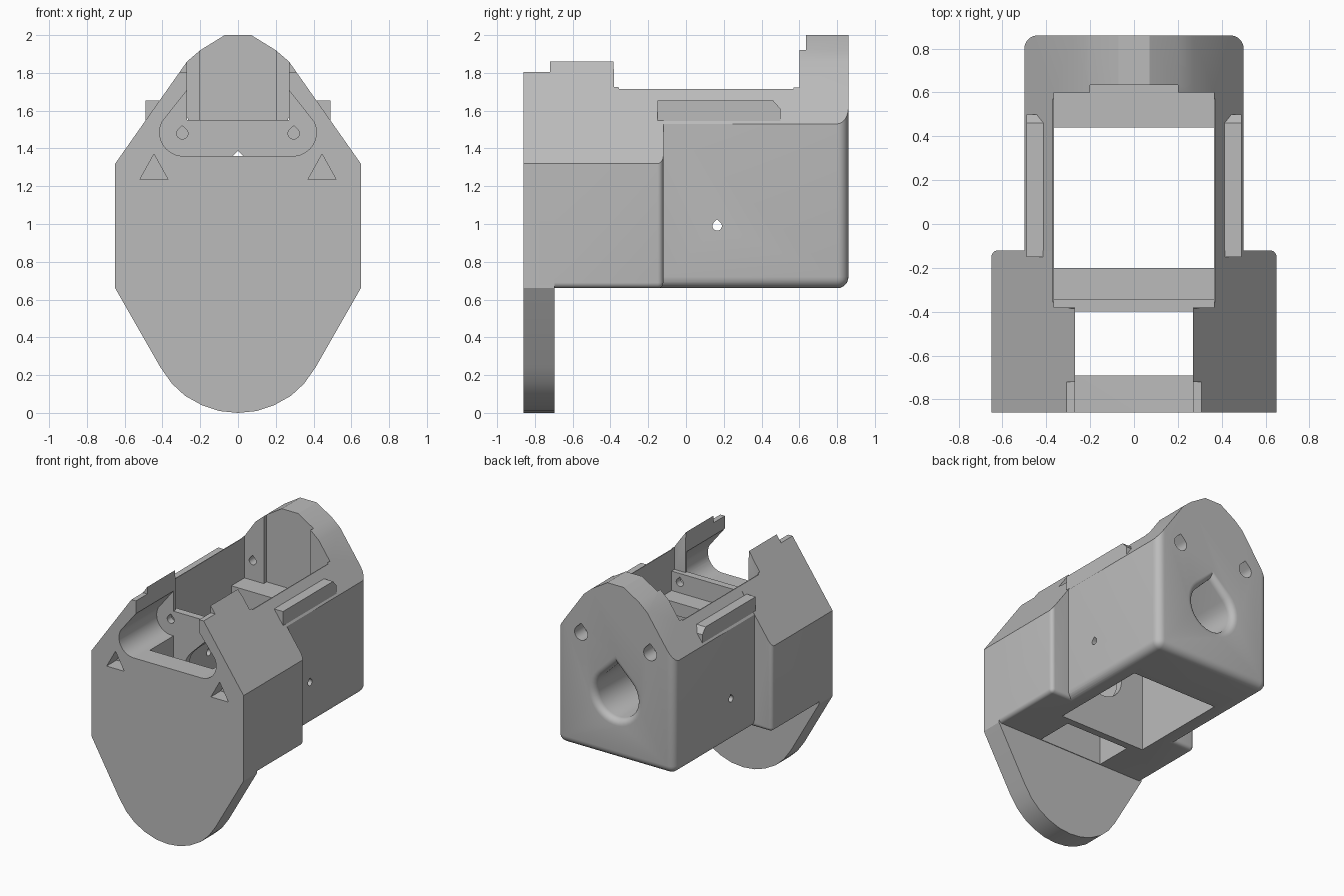
import bpy, bmesh
from math import sin, cos, radians

if "Cube" in bpy.data.objects:
    bpy.data.objects.remove(bpy.data.objects["Cube"])

grey = bpy.data.materials.new("plain_grey")
grey.use_nodes = True
grey.diffuse_color = (0.5, 0.5, 0.5, 1)
grey.node_tree.nodes["Principled BSDF"].inputs["Base Color"].default_value = (0.5, 0.5, 0.5, 1)


def loft(name, rings, pick=None, radius=0):
    """Solid through matching rings of points; edges chosen by pick are rounded."""
    bm = bmesh.new()
    loops = [[bm.verts.new(p) for p in ring] for ring in rings]
    for a, b in zip(loops, loops[1:]):
        for i in range(len(a)):
            j = (i + 1) % len(a)
            bm.faces.new((a[i], a[j], b[j], b[i]))
    bm.faces.new(loops[0])
    bm.faces.new(loops[-1])
    bmesh.ops.recalc_face_normals(bm, faces=bm.faces[:])
    if pick:
        edges = [e for e in bm.edges if pick(e.verts[0].co, e.verts[1].co)]
        bmesh.ops.bevel(bm, geom=edges, offset=radius, segments=6, profile=0.5, affect='EDGES')
    mesh = bpy.data.meshes.new(name)
    bm.to_mesh(mesh)
    bm.free()
    mesh.materials.append(grey)
    obj = bpy.data.objects.new(name, mesh)
    bpy.context.collection.objects.link(obj)
    return obj


def prism(name, pts, a, b, axis="Y", **kw):
    if axis == "Y":
        rings = [[(u, d, v) for u, v in pts] for d in (a, b)]
    else:
        rings = [[(d, u, v) for u, v in pts] for d in (a, b)]
    return loft(name, rings, **kw)


def box(name, hx, y0, y1, z0, z1):
    return prism(name, [(-hx, z0), (hx, z0), (hx, z1), (-hx, z1)], y0, y1)


def mirrored(half):
    """Closes a right half outline, listed bottom to top, with its mirror image."""
    return half + [(-x, z) for x, z in reversed(half) if x > 0]


def teardrop(cx, cz, r, tip=None):
    pts = [(cx + r * cos(radians(a)), cz + r * sin(radians(a))) for a in range(135, 406, 10)]
    pts.append((cx + r * cos(radians(45)), cz + r * sin(radians(45))))
    return pts + [(cx, tip or cz + r * 1.41)]


def combine(target, other, operation):
    mod = target.modifiers.new(operation.lower(), 'BOOLEAN')
    mod.object, mod.operation, mod.solver = other, operation, 'EXACT'
    bpy.context.view_layer.objects.active = target
    bpy.ops.object.modifier_apply(modifier=mod.name)
    bpy.data.objects.remove(other)


BOTTOM, FRONT, BACK, JOIN = 0.66, -0.86, 0.86, -0.12


def lower_edges(end):
    def pick(a, b):
        low = max(a.z, b.z) < BOTTOM + 0.01
        at_end = min(a.y, b.y) > end - 0.01
        upright = abs(a.x - b.x) < 0.01 and abs(a.z - b.z) > 0.3
        along = abs(a.x - b.x) < 0.01 and abs(a.y - b.y) > 0.3
        return (low and (at_end or along)) or (at_end and upright)
    return pick


# Wide front shell, narrower rear shell with arched end, and long front plate
body = prism("housing", mirrored([(0.65, BOTTOM), (0.65, 1.32), (0.27, 1.86)]),
             FRONT, JOIN, pick=lower_edges(JOIN), radius=0.03)
rear = prism("rear_shell", mirrored([(0.5, BOTTOM), (0.5, 1.53), (0.27, 1.86), (0.2, 1.92), (0.07, 2.0)]),
             -0.3, BACK, pick=lower_edges(BACK), radius=0.06)
combine(body, rear, 'UNION')
plate = prism("front_plate", mirrored([(0, 0), (0.1, 0.01), (0.19, 0.04), (0.28, 0.09), (0.35, 0.155),
                                       (0.41, 0.24), (0.65, BOTTOM), (0.65, 1.32), (0.5, 1.53)]),
              FRONT, -0.695)
combine(body, plate, 'UNION')

# Side rails with a sloped rear end
for s in (-1, 1):
    rail = prism("side_rail", [(-0.15, 1.45), (0.5, 1.45), (0.5, 1.61), (0.46, 1.655), (-0.15, 1.655)],
                 s * 0.4, s * 0.49, axis="X")
    combine(body, rail, 'UNION')

# Saddle cut between the raised ends, then the lower front lip
cutters = [
    prism("saddle_cut", [(-0.355, 1.715), (0.57, 1.715), (0.57, 1.88), (0.6, 1.92), (0.6, 1.97),
                         (0.63, 1.97), (0.63, 2.1), (-0.385, 2.1), (-0.385, 1.83)], -0.8, 0.8, axis="X"),
    box("front_lip_cut", 0.5, -1, -0.72, 1.805, 2.1),
    # Main bay with ledges at both ends, open below
    box("bay_upper", 0.365, -0.345, 0.6, 1.4, 2.1),
    box("bay_shoulder", 0.365, -0.38, 0.5, 1.55, 2.1),
    box("bay_middle", 0.365, -0.2, 0.44, 0.5, 1.5),
    box("bay_lower", 0.365, -0.345, 0.4, 0.5, 1.3),
    box("rear_notch", 0.2, 0.5, 0.635, 1.4, 2.1),
    # Front slot and shaft
    box("front_slot", 0.27, -1, -0.3, 1.55, 2.1),
    box("front_shaft", 0.27, -0.69, -0.4, 0.5, 1.6),
]

# Rounded window through the front
corner = [(0.29 + 0.125 * cos(radians(a)), 1.485 + 0.125 * sin(radians(a))) for a in range(-90, 36, 9)]
cutters.append(prism("front_window", mirrored(corner + [(0.26, 1.72)]), -1, -0.4))

# Large drop-shaped bore with a rounded mouth
cutters.append(prism("main_bore", teardrop(0, 1.14, 0.175), -0.5, 1))
mouth = []
for i in range(7):
    t = radians(15 * i)
    r = 0.175 + 0.05 * (1 - cos(t))
    y = BACK - 0.05 + 0.05 * sin(t)
    mouth.append([(x, y, z) for x, z in teardrop(0, 1.14, r, 1.14 + r * 1.41)])
mouth.append([(x, y + 0.02, z) for x, y, z in mouth[-1]])
cutters.append(loft("bore_mouth", mouth))

# Bolt holes, triangular front pockets and the cross pin hole
for s in (-1, 1):
    cutters += [
        prism("partition_hole", teardrop(s * 0.295, 1.48, 0.03), -0.5, -0.1),
        prism("rear_bolt_hole", teardrop(s * 0.295, 1.55, 0.03), 0.5, 1),
        prism("bolt_head_pocket", teardrop(s * 0.295, 1.55, 0.055), 0.74, 1),
        prism("triangle_pocket", [(s * 0.52, 1.235), (s * 0.37, 1.235), (s * 0.445, 1.37)], -1, -0.74),
    ]
cutters.append(prism("pin_hole", teardrop(0.165, 0.99, 0.025), -1, 1, axis="X"))

for cutter in cutters:
    combine(body, cutter, 'DIFFERENCE')

# Crisp edges, smooth rounded surfaces
bpy.ops.object.select_all(action='DESELECT')
body.select_set(True)
bpy.context.view_layer.objects.active = body
bpy.ops.object.shade_smooth_by_angle(angle=radians(25))
